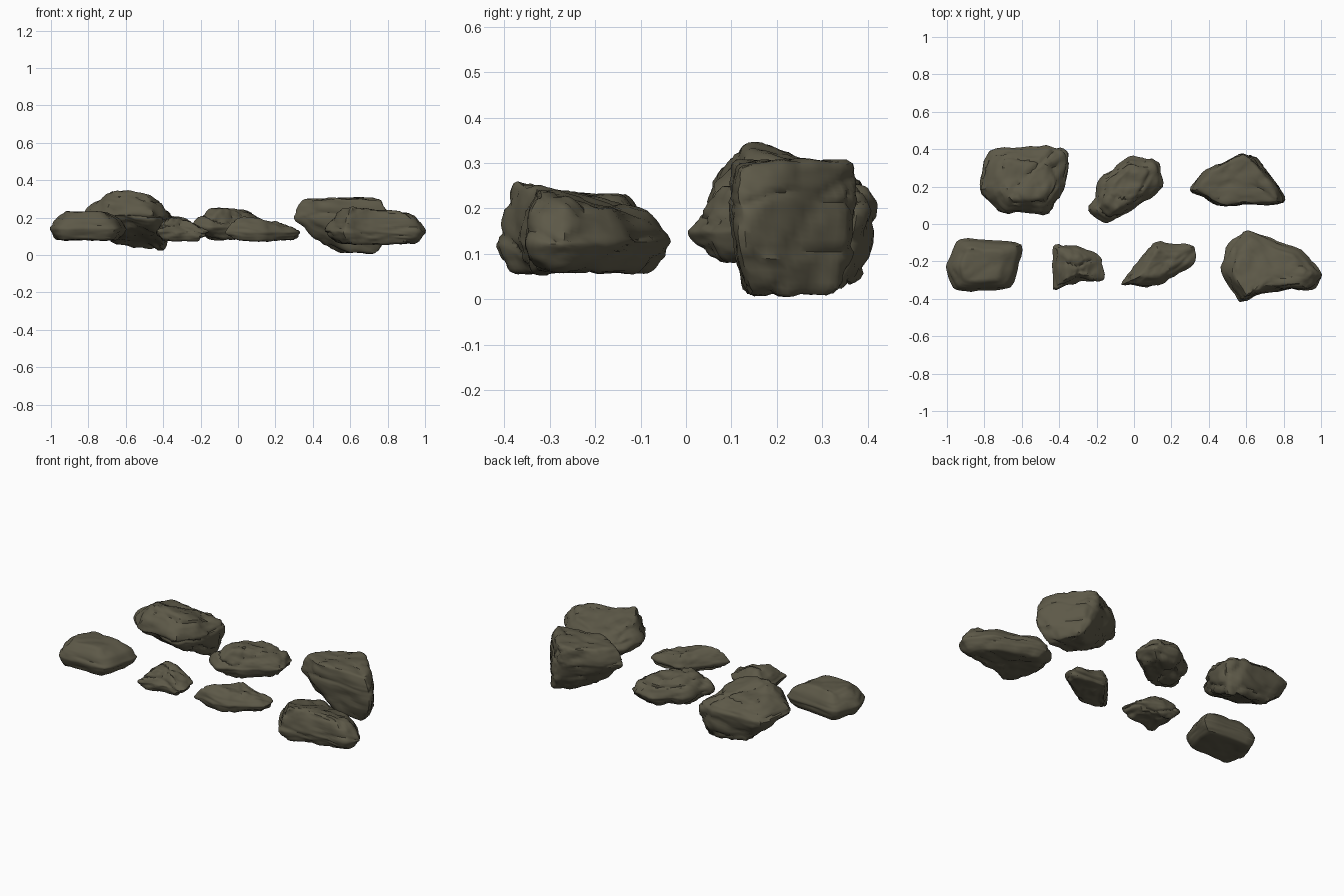
import bpy
import bmesh
from mathutils import Vector, noise

cube = bpy.data.objects.get("Cube")
if cube:
    bpy.data.objects.remove(cube, do_unlink=True)

# Single dull olive stone colour
stone = bpy.data.materials.new("olive_grey_stone")
stone.use_nodes = True
COLOUR = (0.11, 0.1, 0.065, 1)
stone.diffuse_color = COLOUR
shader = stone.node_tree.nodes["Principled BSDF"]
shader.inputs["Base Color"].default_value = COLOUR
shader.inputs["Roughness"].default_value = 0.9
LEVEL = (0, 0)


def weather(bm, rough):
    """Push the surface in and out with broad lumps, fine grain and cracks."""
    bm.normal_update()
    moves = []
    for v in bm.verts:
        lumps = noise.fractal(v.co * 9, 0.9, 2, 4)
        layered = Vector((v.co.x * 6 + v.co.z * 4, v.co.y * 6, v.co.z * 9))
        near, second = noise.voronoi(layered)[0][:2]
        crack = max(0, 1 - (second - near) * 8)
        moves.append(v.normal * rough * (lumps + 0.2 - 0.7 * crack))
    for v, move in zip(bm.verts, moves):
        v.co += move


def make_rock(name, corners, bottom, top, base=0.65, crown=0.5, belly=0.4,
              base_tilt=LEVEL, crown_tilt=LEVEL, lean=0, depth=0.8, rough=0.012):
    """Loft the corners from a narrow base, through a full belly, to a crown.

    Base and crown are scales, belly is the height fraction of the widest ring,
    the tilts are slopes along x and y, and lean shifts the base along x.
    """
    bm = bmesh.new()
    count = len(corners)
    cx = sum(x for x, y in corners) / count
    cy = sum(y for x, y in corners) / count
    middle = bottom + (top - bottom) * belly
    loops = []
    for step in (-1, -0.5, 0, 0.5, 1):
        end, end_scale, tilt = ((bottom, base, base_tilt) if step < 0
                                else (top, crown, crown_tilt))
        reach = abs(step)
        scale = 1 - (1 - end_scale) * reach ** 1.5
        height = middle + (end - middle) * reach
        shift = lean * max(0, -step)
        loop = []
        for x, y in corners:
            dx, dy = (x - cx) * scale, (y - cy) * scale ** depth
            rise = (tilt[0] * dx + tilt[1] * dy) * reach
            loop.append(bm.verts.new((cx + dx + shift, cy + dy, height + rise)))
        loops.append(loop)
    for low, high in zip(loops, loops[1:]):
        for i in range(count):
            bm.faces.new((low[i - 1], low[i], high[i], high[i - 1]))

    # Close both ends with a fan
    for loop in (loops[0], loops[-1]):
        hub = bm.verts.new(sum((v.co for v in loop), Vector()) / count)
        for i in range(count):
            bm.faces.new((loop[i - 1], loop[i], hub))
    bmesh.ops.recalc_face_normals(bm, faces=bm.faces[:])

    # Refine, soften the edges, then weather the surface
    bmesh.ops.subdivide_edges(bm, edges=bm.edges[:], cuts=6, use_grid_fill=True)
    for _ in range(3):
        bmesh.ops.smooth_vert(bm, verts=bm.verts[:], factor=0.5,
                              use_axis_x=True, use_axis_y=True, use_axis_z=True)
    weather(bm, rough)

    mesh = bpy.data.meshes.new(name)
    bm.to_mesh(mesh)
    bm.free()
    mesh.materials.append(stone)
    rock = bpy.data.objects.new(name, mesh)
    bpy.context.collection.objects.link(rock)
    bpy.ops.object.select_all(action="DESELECT")
    rock.select_set(True)
    bpy.context.view_layer.objects.active = rock
    bpy.ops.object.shade_smooth_by_angle(angle=0.7)


# Front row
make_rock("front_slab_rock",
          [(-.94, -.07), (-.58, -.1), (-.65, -.35), (-.96, -.36), (-1.01, -.23)],
          bottom=.08, top=.23, base=.8, crown=.55, rough=.007)
make_rock("front_small_rock",
          [(-.44, -.11), (-.31, -.12), (-.18, -.17), (-.15, -.31), (-.29, -.31),
           (-.44, -.36)],
          bottom=.08, top=.19, crown=.4, crown_tilt=(-.2, 0), rough=.014)
make_rock("front_wedge_rock",
          [(-.08, -.33), (.03, -.19), (.11, -.09), (.33, -.12), (.33, -.21),
           (.13, -.33)],
          bottom=.08, top=.185, base=.8, crown_tilt=(-.2, 0))
make_rock("front_large_rock",
          [(.46, -.25), (.5, -.11), (.6, -.03), (.9, -.14), (1.02, -.27),
           (.96, -.35), (.7, -.36), (.56, -.43)],
          bottom=.06, top=.225, base=.75, crown=.7, crown_tilt=(-.06, -.25))

# Back row
make_rock("back_boulder",
          [(-.79, .4), (-.46, .42), (-.35, .38), (-.36, .2), (-.45, .06),
           (-.71, .05), (-.83, .18)],
          bottom=.09, top=.31, belly=.55, lean=.03, rough=.016,
          base_tilt=(-.15, -.45), crown_tilt=(-.05, -.25))
make_rock("back_jagged_rock",
          [(-.03, .37), (.15, .34), (.16, .2), (-.02, .06), (-.15, 0),
           (-.24, .07), (-.18, .24)],
          bottom=.09, top=.24, crown_tilt=(-.1, 0), rough=.015)
make_rock("back_block_rock",
          [(.29, .18), (.38, .29), (.57, .37), (.64, .35), (.76, .22),
           (.82, .11), (.43, .1)],
          bottom=.01, top=.3, base=.4, crown=.82, belly=.65, lean=.09, depth=.3)
